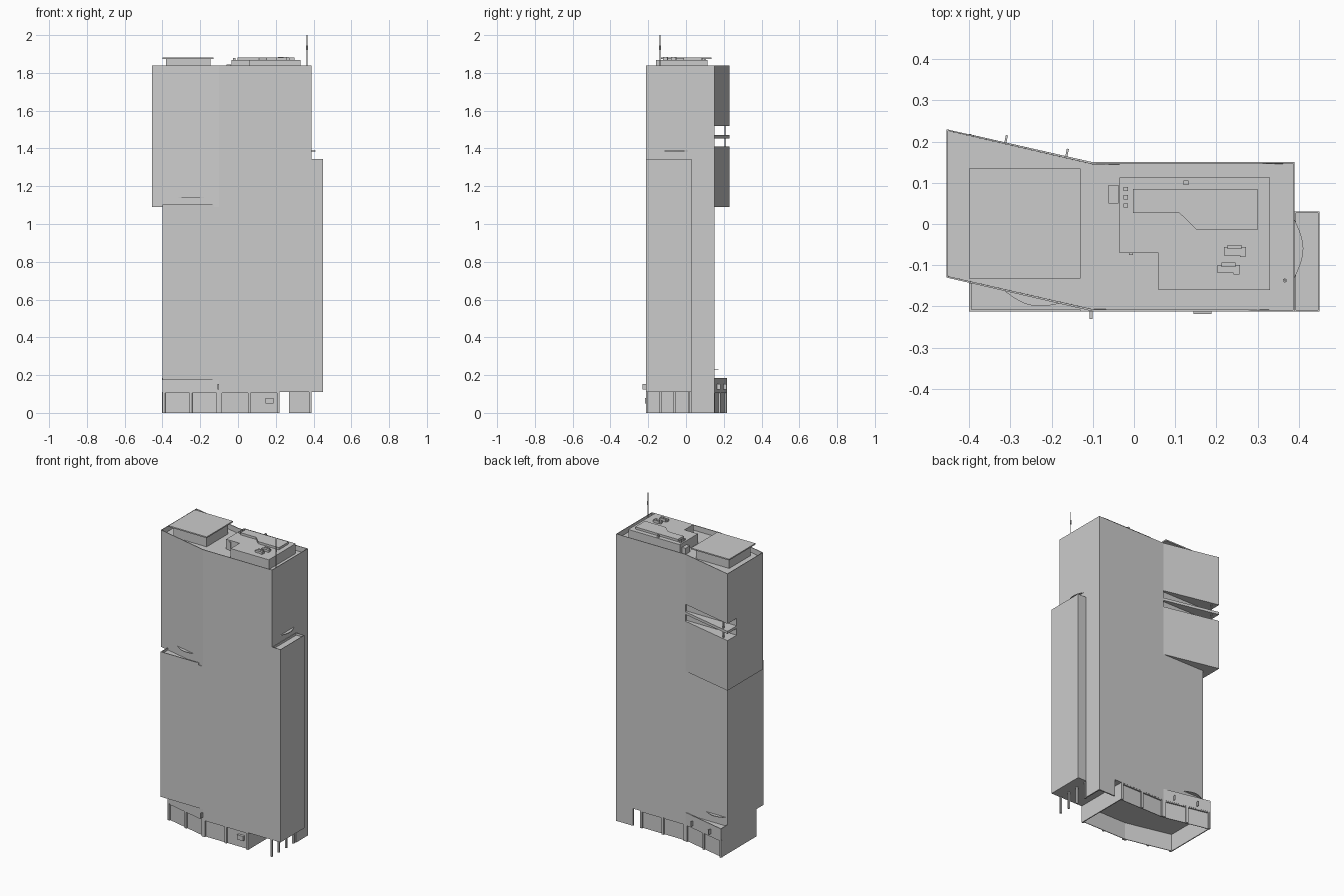
import bpy, bmesh, math
from mathutils import Vector


def prism(name, pts, z0, z1, rim=0, depth=0):
    """Extrude a plan outline; a rim sinks the roof behind a parapet."""
    bm = bmesh.new()
    base = bm.faces.new([bm.verts.new((x, y, z0)) for x, y in pts])
    ext = bmesh.ops.extrude_face_region(bm, geom=[base])["geom"]
    bmesh.ops.translate(bm, vec=(0, 0, z1 - z0),
                        verts=[g for g in ext if isinstance(g, bmesh.types.BMVert)])
    top = [g for g in ext if isinstance(g, bmesh.types.BMFace)][0]
    bmesh.ops.recalc_face_normals(bm, faces=bm.faces[:])
    if rim:
        bmesh.ops.inset_region(bm, faces=[top], thickness=rim)
        bmesh.ops.inset_region(bm, faces=[top], thickness=0.0002)
        bmesh.ops.translate(bm, vec=(0, 0, -depth), verts=top.verts[:])
    mesh = bpy.data.meshes.new(name)
    bm.to_mesh(mesh)
    bm.free()
    ob = bpy.data.objects.new(name, mesh)
    bpy.context.collection.objects.link(ob)
    return ob


def box(name, x0, x1, y0, y1, z0, z1, rim=0, depth=0):
    return prism(name, [(x0, y0), (x1, y0), (x1, y1), (x0, y1)], z0, z1, rim, depth)


def wall(name, p, q, z0, z1, near, far):
    """Straight wall from p to q between two offsets to the left of the line."""
    p, q = Vector(p), Vector(q)
    d = (q - p).normalized()
    n = Vector((-d.y, d.x))
    return prism(name, [p + n * near, q + n * near, q + n * far, p + n * far], z0, z1)


def canopy(name, p, q, bulge, z):
    """Thin curved ledge bowing out to the right of the line p-q."""
    p, q = Vector(p), Vector(q)
    d = (q - p).normalized()
    n = Vector((d.y, -d.x))
    pts = [p + (q - p) * i / 10 + n * bulge * math.sin(math.pi * i / 10) for i in range(11)]
    return prism(name, pts, z, z + 0.004)


# Tower body: podium band, rectangular shaft, flared upper block
prism("podium_band", [(-0.40, -0.142), (-0.10, -0.212), (0.39, -0.212), (0.39, 0.15),
                      (-0.10, 0.15), (-0.40, 0.218)], 0.11, 0.175)
box("shaft", -0.40, 0.39, -0.212, 0.15, 0.175, 1.09)
upper = prism("upper_block", [(-0.455, -0.13), (-0.10, -0.212), (0.39, -0.212),
                              (0.39, 0.15), (-0.10, 0.15), (-0.455, 0.23)],
              1.09, 1.838, 0.005, 0.033)
box("side_wing", 0.39, 0.45, -0.212, 0.03, 0.11, 1.345, 0.004, 0.014)

# Open sky terraces cut in the back flare
for z0, z1 in ((1.41, 1.453), (1.47, 1.518)):
    cut = box("terrace_cutter", -0.6, -0.10, 0.137, 0.3, z0, z1)
    cut.hide_render = True
    cut.hide_viewport = True
    m = upper.modifiers.new("terrace", "BOOLEAN")
    m.operation, m.solver, m.object = "DIFFERENCE", "EXACT", cut
    box("terrace_post", -0.415, -0.408, 0.205, 0.212, z0, z1)

# Terrace parapets
wall("front_terrace_parapet", (-0.40, -0.212), (-0.13, -0.212), 1.09, 1.104, 0, 0.005)
wall("left_terrace_parapet", (-0.40, -0.145), (-0.40, -0.212), 1.09, 1.104, 0, 0.005)
wall("back_terrace_parapet", (-0.10, 0.15), (-0.40, 0.218), 0.175, 0.185, 0, 0.005)
wall("back_left_parapet", (-0.40, 0.218), (-0.40, 0.15), 0.175, 0.185, 0, 0.005)

# Podium: recessed glazing between piers, open underneath
front = [(-0.40, -0.142), (-0.10, -0.212), (0.22, -0.212)]
back = [(0.22, 0.15), (-0.10, 0.15), (-0.40, 0.218)]
for side, path in (("front", front), ("back", back)):
    for p, q in zip(path, path[1:]):
        wall(side + "_glazing", p, q, 0, 0.11, 0.010, 0.014)
        p, q = Vector(p), Vector(q)
        length = (q - p).length
        d = (q - p) / length
        for i in range(3):
            c = p + d * (0.007 + (length - 0.014) * i / 2)
            wall(side + "_pier", c - d * 0.007, c + d * 0.007, 0, 0.11, 0, 0.015)
        wall(side + "_lintel", p, q, 0.104, 0.11, 0.001, 0.012)
wall("left_wall", (-0.40, 0.218), (-0.40, -0.142), 0, 0.11, 0, 0.006)
wall("right_wall", (0.22, -0.21), (0.22, 0.148), 0, 0.11, 0, 0.006)

# Corner wall and posts carrying the right side
wall("corner_side_wall", (0.39, 0.03), (0.39, 0.15), 0, 0.11, 0, 0.008)
wall("corner_back_wall", (0.39, 0.15), (0.27, 0.15), 0, 0.11, 0, 0.008)
for y in (-0.207, -0.135, -0.06, 0.015):
    box("wing_post", 0.377, 0.389, y - 0.005, y + 0.005, 0, 0.11)

# Signboards on the podium
box("entrance_board", 0.145, 0.188, -0.218, -0.20, 0.05, 0.08)
box("front_blade", -0.108, -0.101, -0.23, -0.208, 0.123, 0.153)
for x, y in ((-0.315, 0.197), (-0.167, 0.164)):
    prism("back_blade", [(x, y), (x + 0.005, y - 0.001), (x + 0.009, y + 0.018),
                         (x + 0.004, y + 0.019)], 0.123, 0.153)

# Curved ledges over the terraces
canopy("front_ledge", (-0.315, -0.162), (-0.18, -0.193), 0.02, 1.14)
canopy("back_ledge", (-0.25, 0.15), (-0.39, 0.15), 0.022, 0.226)
canopy("wing_ledge", (0.39, -0.13), (0.39, 0.01), 0.021, 1.385)

# Roof pavilion with overhanging slab
box("pavilion", -0.38, -0.145, -0.11, 0.105, 1.805, 1.873)
box("pavilion_slab", -0.40, -0.13, -0.132, 0.135, 1.873, 1.881)

# Plant room and raised deck
prism("plant_room", [(-0.035, -0.07), (0.06, -0.07), (0.06, -0.16), (0.33, -0.16),
                     (0.33, 0.113), (-0.035, 0.113)], 1.805, 1.868)
prism("plant_deck", [(-0.002, 0.027), (0.11, 0.027), (0.152, -0.014), (0.30, -0.014),
                     (0.30, 0.085), (-0.002, 0.085)], 1.868, 1.882)

# Roof machinery
for x, y in ((0.245, -0.065), (0.23, -0.108)):
    box("chiller", x - 0.027, x + 0.027, y - 0.011, y + 0.009, 1.868, 1.881)
    box("chiller_fan", x - 0.018, x + 0.016, y + 0.004, y + 0.014, 1.868, 1.885)
    box("chiller_pump", x + 0.012, x + 0.026, y - 0.015, y, 1.868, 1.884)
for y in (0.045, 0.065, 0.085):
    box("vent", -0.026, -0.014, y - 0.005, y + 0.005, 1.868, 1.878)
box("duct", -0.062, -0.038, 0.05, 0.095, 1.805, 1.845)
box("hatch", 0.12, 0.132, 0.095, 0.105, 1.868, 1.882)
box("roof_pipe", -0.012, -0.002, -0.075, -0.068, 1.805, 1.86)

# Antenna mast
for name, r, z0, z1 in (("mast", 0.0025, 1.805, 2.0), ("mast_head", 0.005, 1.92, 1.945)):
    bpy.ops.mesh.primitive_cylinder_add(vertices=8, radius=r, depth=z1 - z0,
                                        location=(0.366, -0.137, (z0 + z1) / 2))
    bpy.context.object.name = name
